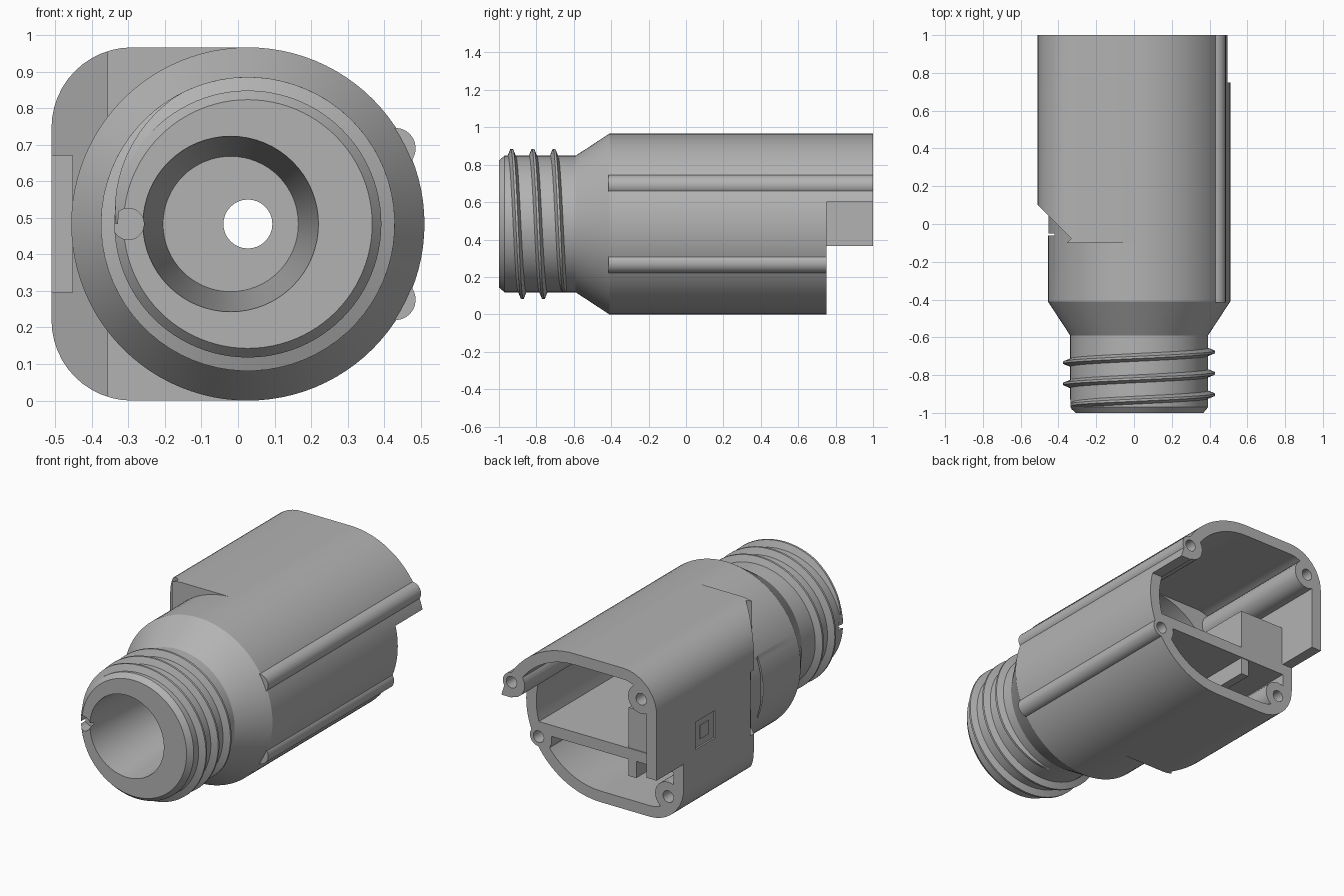
import bpy, bmesh, math
from mathutils import Matrix

if "Cube" in bpy.data.objects:
    bpy.data.objects.remove(bpy.data.objects["Cube"], do_unlink=True)

CX, CZ, R = 0.027, 0.483, 0.483      # axis and radius of the round body
grey = bpy.data.materials.new("plain grey")
grey.use_nodes = True
grey.diffuse_color = (0.45, 0.45, 0.45, 1)
grey.node_tree.nodes["Principled BSDF"].inputs["Base Color"].default_value = grey.diffuse_color


def finish(name, bm):
    bmesh.ops.recalc_face_normals(bm, faces=bm.faces)
    mesh = bpy.data.meshes.new(name)
    bm.to_mesh(mesh)
    bm.free()
    mesh.materials.append(grey)
    obj = bpy.data.objects.new(name, mesh)
    bpy.context.collection.objects.link(obj)
    return obj


def arc(x, z, r, start=0, end=360, n=64):
    count = n if end - start == 360 else n + 1
    angles = [math.radians(start + (end - start) * i / n) for i in range(count)]
    return [(x + r * math.cos(a), z + r * math.sin(a)) for a in angles]


def extrude(name, outline, y0, y1):
    bm = bmesh.new()
    face = bm.faces.new([bm.verts.new((x, y0, z)) for x, z in outline])
    ext = bmesh.ops.extrude_face_region(bm, geom=[face])
    verts = [v for v in ext["geom"] if isinstance(v, bmesh.types.BMVert)]
    bmesh.ops.translate(bm, verts=verts, vec=(0, y1 - y0, 0))
    return finish(name, bm)


def box(name, x0, x1, y0, y1, z0, z1):
    return extrude(name, [(x0, z0), (x1, z0), (x1, z1), (x0, z1)], y0, y1)


def rod(name, x, z, r, y0, y1, n=24):
    return extrude(name, arc(x, z, r, n=n), y0, y1)


def lathe(name, profile, x, n=96):
    # closed solid of revolution about an axis along y
    bm = bmesh.new()
    rings = [[bm.verts.new((px, y, pz)) for px, pz in arc(x, CZ, r, n=n)] for r, y in profile]
    for a, b in zip(rings, rings[1:]):
        for i in range(n):
            j = (i + 1) % n
            bm.faces.new((a[i], a[j], b[j], b[i]))
    bm.faces.new(rings[0])
    bm.faces.new(rings[-1])
    return finish(name, bm)


def combine(target, tools, operation):
    bpy.context.view_layer.objects.active = target
    for tool in tools:
        mod = target.modifiers.new("combine", "BOOLEAN")
        mod.operation, mod.solver, mod.object = operation, "EXACT", tool
        bpy.ops.object.modifier_apply(modifier=mod.name)
        bpy.data.objects.remove(tool, do_unlink=True)
    return target


def rounded_side(inset):
    # box half with two rounded corners on the -x side
    r, left = 0.22 - inset, -0.29
    return ([(CX, CZ + R - inset)] + arc(left, 0.746, r, 90, 180, 12)
            + arc(left, 0.22, r, 180, 270, 12) + [(CX, CZ - R + inset)])


# outer shell: neck, shoulder, round body, squared side and two ridges
shell = lathe("housing", [(0.34, -1), (0.365, -0.97), (0.365, -0.59), (R, -0.41), (R, 1.1)], CX)
side = extrude("side", rounded_side(0), -0.1, 1.1)
wedge = extrude("wedge", [(-0.7, -0.1), (-0.2, -0.1), (-0.2, 1.1), (-0.7, 1.1)], -1, 1)
bm = bmesh.new()
bm.from_mesh(wedge.data)
bm.transform(Matrix.Translation((-0.51, 0.1, 0)) @ Matrix.Rotation(math.radians(-45), 4, "Z")
             @ Matrix.Translation((0.45, -1, 0)))
bm.to_mesh(wedge.data)
bm.free()
combine(side, [wedge], "DIFFERENCE")
ridges = [(0.43, 0.69), (0.43, 0.276)]
combine(shell, [side] + [rod("ridge", x, z, 0.056, -0.415, 1.1) for x, z in ridges], "UNION")

# stepped rear end
combine(shell, [box("end_cut", -1, 1, 1, 2, -1, 2),
                box("low_cut", -1, 1, 0.75, 2, -1, 0.365),
                box("window_cut", -0.35, 1, 0.75, 2, 0.3, 0.6)], "DIFFERENCE")

# hollow interior, leaving screw posts, floor and pocket walls
cavity = rod("cavity", CX, CZ, R - 0.065, -0.2, 1.2, 64)
combine(cavity, [extrude("side_cavity", rounded_side(0.065), 0.2, 1.2)], "UNION")
posts = ridges + [(-0.41, 0.815), (-0.41, 0.15)]
combine(cavity, [rod("post", x, z, 0.085, -0.5, 1.3) for x, z in posts]
        + [box("floor", -1, 1, -0.5, 0.75, 0.3, 0.365),
           box("pocket_wall", -0.2, -0.15, 0.1, 0.745, 0.2, 0.6),
           box("cross_wall", -1, -0.15, 0.7, 0.745, 0.32, 0.6)], "DIFFERENCE")
bore = lathe("bore", [(0.245, -1.05), (0.24, -1), (0.185, -0.3)], -0.02, 64)
holes = [rod("screw_hole", x, z, 0.034, 0.45, 1.2, 20) for x, z in posts]
combine(shell, [cavity, bore, rod("wire_hole", CX, CZ, 0.067, -0.4, 0, 32),
                rod("key_notch", -0.3, CZ, 0.043, -1.1, -0.93)] + holes, "DIFFERENCE")

# recesses on the flat side
combine(shell, [box("latch_recess", -1, -0.452, -0.06, 0.13, 0.295, 0.67),
                box("latch_slot", -1, -0.42, -0.062, -0.05, 0.3, 0.67),
                box("side_recess", -1, -0.5, 0.46, 0.64, 0.41, 0.57)], "DIFFERENCE")
box("recess_pad", -0.505, -0.498, 0.51, 0.59, 0.45, 0.53)

# screw thread around the neck
bm = bmesh.new()
prev, steps = None, 200
for i in range(steps + 1):
    t = i / steps
    phi = math.radians(-90 + 990 * t)
    y = -0.96 + 0.113 * 990 / 360 * t
    fade = min(1, t * 16, (1 - t) * 16)
    ring = []
    for dy, r in ((-0.025, 0.355), (-0.006, 0.362 + 0.04 * fade),
                  (0.006, 0.362 + 0.04 * fade), (0.025, 0.355)):
        ring.append(bm.verts.new((CX + r * math.sin(phi), y + dy, CZ + r * math.cos(phi))))
    if prev:
        for k in range(4):
            m = (k + 1) % 4
            bm.faces.new((prev[k], prev[m], ring[m], ring[k]))
    else:
        bm.faces.new(ring)
    prev = ring
bm.faces.new(prev)
thread = finish("neck_thread", bm)

for obj in (shell, thread):
    bpy.ops.object.select_all(action="DESELECT")
    obj.select_set(True)
    bpy.context.view_layer.objects.active = obj
    bpy.ops.object.shade_smooth_by_angle(angle=math.radians(25))
